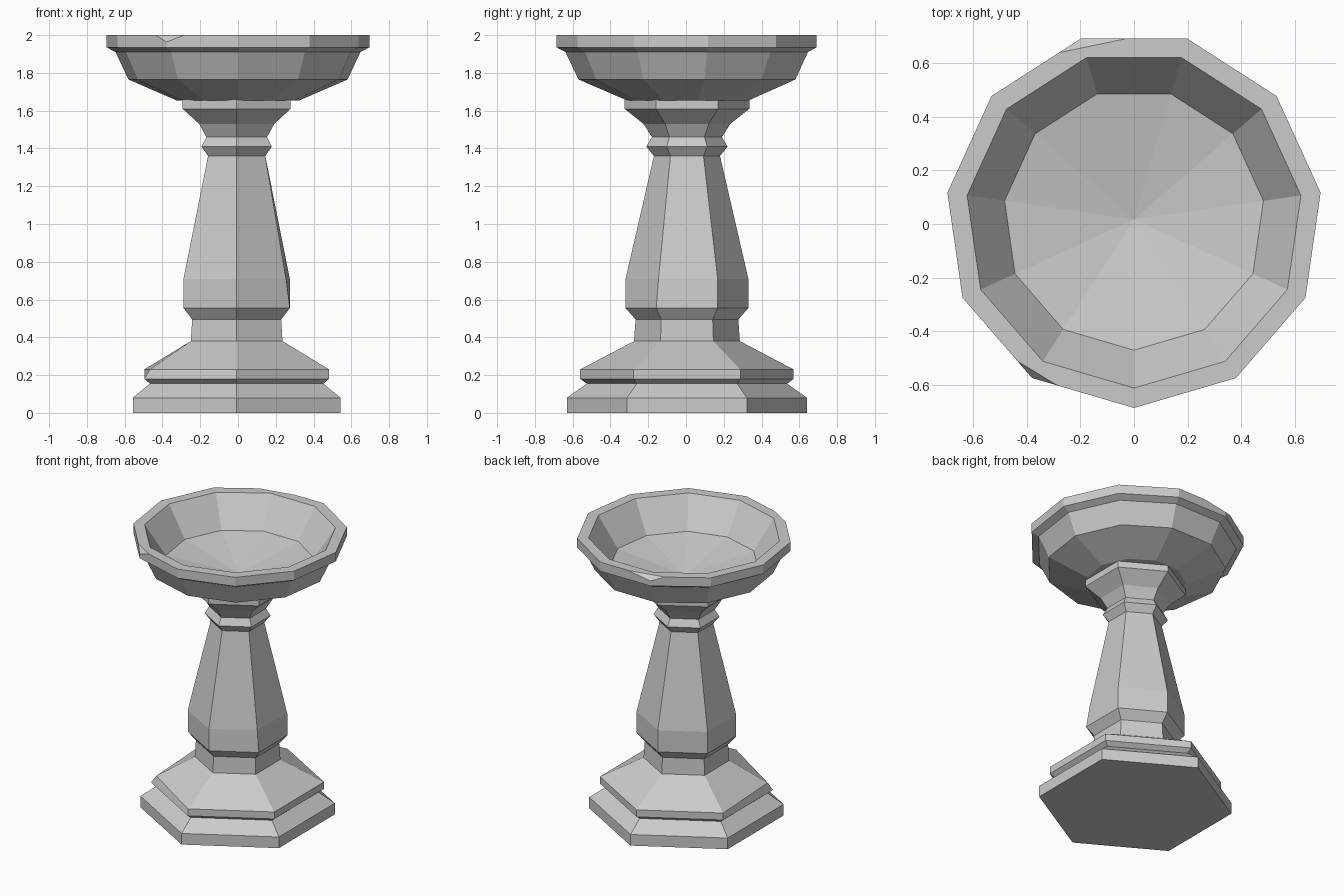
import bpy, bmesh, math
from mathutils import Vector
from mathutils.geometry import normal

if "Cube" in bpy.data.objects:
    bpy.data.objects.remove(bpy.data.objects["Cube"])


def turned(profile, sides, cx, cy):
    """Sweep (radius, z) points round z with a corner facing -y; capped ends."""
    bm = bmesh.new()
    rings = []
    for r, z in profile:
        if r == 0:
            rings.append([bm.verts.new((cx, cy, z))])
            continue
        ring = []
        for k in range(sides):
            a = -math.pi / 2 + 2 * math.pi * k / sides
            ring.append(bm.verts.new((cx + r * math.cos(a), cy + r * math.sin(a), z)))
        rings.append(ring)
    for lo, hi in zip(rings, rings[1:]):
        for k in range(sides):
            j = (k + 1) % sides
            if len(hi) == 1:
                bm.faces.new((lo[k], lo[j], hi[0]))
            else:
                bm.faces.new((lo[k], lo[j], hi[j], hi[k]))
    for ring in (rings[0], rings[-1]):
        if len(ring) > 1:
            bm.faces.new(ring)
    bmesh.ops.recalc_face_normals(bm, faces=bm.faces)
    return bm, rings


def chip(bm, a, b, c):
    """Slice off an outer corner with the plane through three points."""
    a, b, c = Vector(a), Vector(b), Vector(c)
    n = normal(a, b, c)
    if n.dot(Vector((0, 0, 1)) - a) > 0:
        n = -n
    cut = bmesh.ops.bisect_plane(bm, geom=bm.verts[:] + bm.edges[:] + bm.faces[:],
                                 dist=1e-5, plane_co=a, plane_no=n, clear_outer=True)
    edges = [e for e in cut["geom_cut"] if isinstance(e, bmesh.types.BMEdge)]
    bmesh.ops.holes_fill(bm, edges=edges, sides=0)


def finish(bm, name):
    bmesh.ops.recalc_face_normals(bm, faces=bm.faces)
    mesh = bpy.data.meshes.new(name)
    bm.to_mesh(mesh)
    bm.free()
    bpy.context.collection.objects.link(bpy.data.objects.new(name, mesh))


# Six-sided pedestal: stepped base, tapering shaft, collar and capital
bm, rings = turned([(0.635, 0), (0.635, 0.08), (0.53, 0.155), (0.565, 0.18),
                    (0.565, 0.23), (0.28, 0.38), (0.272, 0.495), (0.325, 0.555),
                    (0.325, 0.71), (0.175, 1.36), (0.215, 1.41), (0.185, 1.46),
                    (0.23, 1.53), (0.33, 1.61), (0.33, 1.66)], 6, -0.007, 0.005)
# Worn corners on the shaft and base moulding
rings[8][1].co += Vector((-0.02, 0.012, 0))
rings[4][5].co += Vector((0.03, 0.017, 0))
finish(bm, "pedestal")

# Eleven-sided bowl: outside, rim, inside wall and sloping floor
bm, rings = turned([(0.33, 1.655), (0.586, 1.765), (0.655, 1.91), (0.702, 1.935),
                    (0.702, 2.0), (0.628, 2.0), (0.487, 1.79), (0, 1.70)],
                   11, 0, 0.017)
# Chips in the rim
chip(bm, (-0.435, -0.51, 2), (-0.27, -0.61, 2), (-0.38, -0.572, 1.965))
chip(bm, (-0.27, 0.64, 2), (-0.03, 0.69, 2), (-0.198, 0.69, 1.97))
finish(bm, "bowl")
